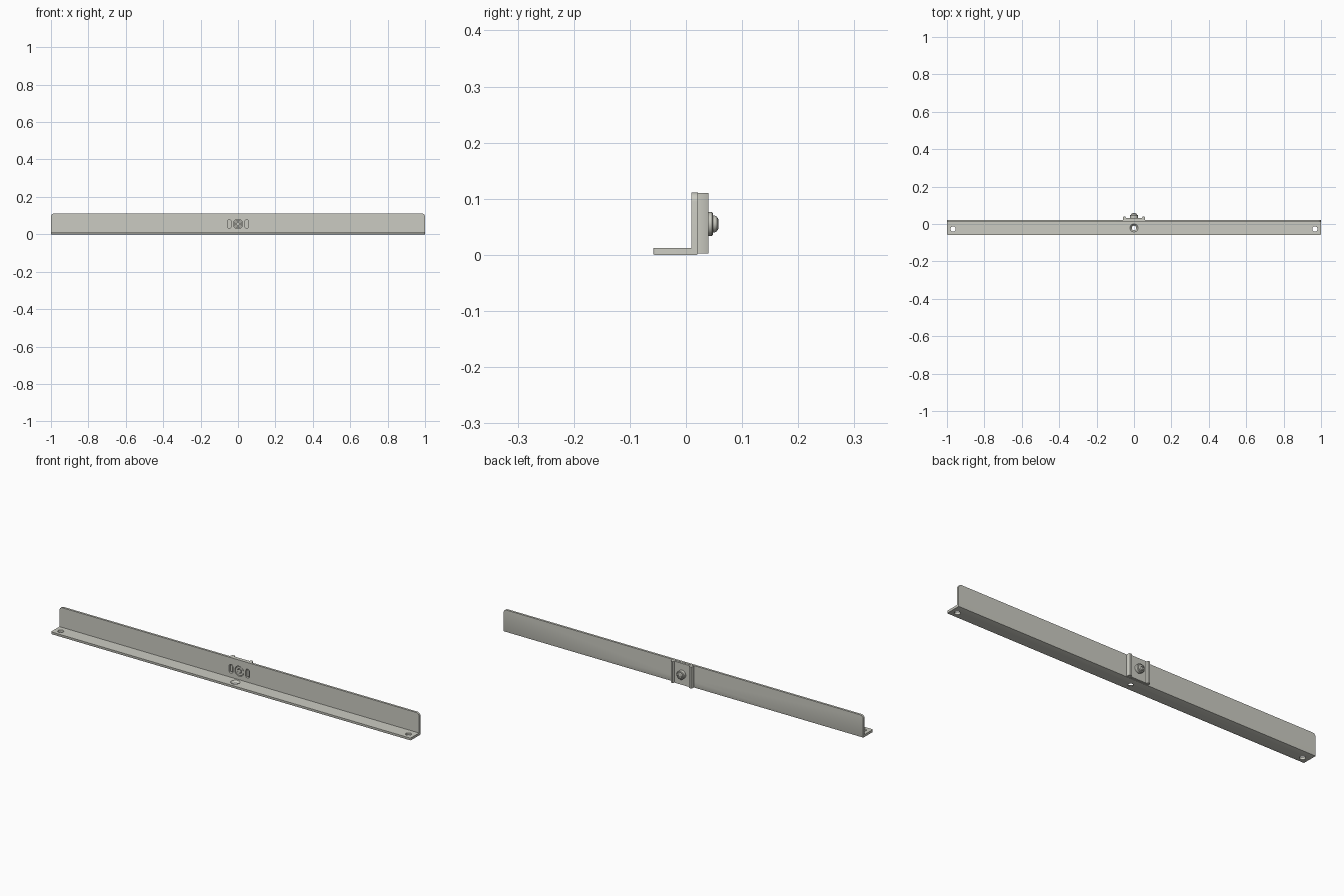
import bpy, bmesh, math
from mathutils import Matrix, Vector

cube = bpy.data.objects.get("Cube")
if cube:
    bpy.data.objects.remove(cube, do_unlink=True)

GREY = (0.6, 0.6, 0.54, 1)
metal = bpy.data.materials.new("pale_grey_metal")
metal.use_nodes = True
metal.diffuse_color = GREY
metal.node_tree.nodes["Principled BSDF"].inputs["Base Color"].default_value = GREY

BACK = 0.021      # rear face of the upright wall
TOP = 0.111
MID = 0.055       # height of the screw


def finish(name, bm, smooth=True):
    bmesh.ops.recalc_face_normals(bm, faces=bm.faces)
    mesh = bpy.data.meshes.new(name)
    bm.to_mesh(mesh)
    bm.free()
    mesh.materials.append(metal)
    ob = bpy.data.objects.new(name, mesh)
    bpy.context.collection.objects.link(ob)
    if smooth:
        bpy.ops.object.select_all(action="DESELECT")
        ob.select_set(True)
        bpy.context.view_layer.objects.active = ob
        bpy.ops.object.shade_smooth_by_angle(angle=math.radians(30))
    return ob


def prism(points, offset):
    """Extrude a closed outline along an offset vector."""
    bm = bmesh.new()
    face = bm.faces.new([bm.verts.new(p) for p in points])
    new = bmesh.ops.extrude_face_region(bm, geom=[face])["geom"]
    verts = [g for g in new if isinstance(g, bmesh.types.BMVert)]
    bmesh.ops.translate(bm, vec=offset, verts=verts)
    return bm


def cone(r1, r2, depth, center, along_y=False, sides=32):
    bm = bmesh.new()
    turn = Matrix.Rotation(math.radians(-90), 4, "X") if along_y else Matrix()
    bmesh.ops.create_cone(bm, cap_ends=True, segments=sides, radius1=r1, radius2=r2,
                          depth=depth, matrix=Matrix.Translation(center) @ turn)
    return bm


def lathe(profile, steps=32):
    """Spin a (radius, y) profile around the screw axis."""
    bm = bmesh.new()
    verts = [bm.verts.new((r, y, MID)) for r, y in profile]
    edges = [bm.edges.new(pair) for pair in zip(verts, verts[1:])]
    bmesh.ops.spin(bm, geom=verts + edges, cent=(0, 0, MID), axis=(0, 1, 0),
                   angle=math.tau, steps=steps)
    bmesh.ops.remove_doubles(bm, verts=bm.verts, dist=0.00001)
    return bm


def cut(target, bm):
    cutter = finish("cutter", bm, smooth=False)
    cutter.hide_render = True
    mod = target.modifiers.new("cut", "BOOLEAN")
    mod.operation, mod.solver, mod.object = "DIFFERENCE", "EXACT", cutter
    bpy.context.view_layer.objects.active = target
    bpy.ops.object.modifier_apply(modifier=mod.name)
    bpy.data.objects.remove(cutter, do_unlink=True)


# Long angle bar with rounded top and flange corners
outline = [(-0.058, 0), (BACK, 0), (BACK, TOP), (0.01, TOP), (0.01, 0.012), (-0.058, 0.012)]
bm = prism([(-1, y, z) for y, z in outline], (2, 0, 0))


def edges_where(axis, test):
    return [e for e in bm.edges
            if abs((e.verts[0].co - e.verts[1].co).normalized()[axis]) > 0.9
            and all(test(v.co) for v in e.verts)]


bmesh.ops.bevel(bm, geom=edges_where(1, lambda c: c.z > 0.1), offset=0.016,
                segments=6, profile=0.5, affect="EDGES")
bmesh.ops.bevel(bm, geom=edges_where(2, lambda c: c.y < -0.05), offset=0.005,
                segments=3, profile=0.5, affect="EDGES")
bmesh.ops.bevel(bm, geom=edges_where(0, lambda c: c.z < 0.001), offset=0.002,
                segments=2, profile=0.5, affect="EDGES")
bar = finish("angle_bar", bm)

# Flange holes: one at each end and a countersunk one in the middle
for side in (-1, 1):
    cut(bar, cone(0.014, 0.014, 0.05, (side * 0.967, -0.027, 0.006)))
cut(bar, cone(0.012, 0.012, 0.05, (0, -0.021, 0.004)))
cut(bar, cone(0.012, 0.0225, 0.011, (0, -0.021, 0.0075)))

# Round wall opening and the two rounded slots beside it
cut(bar, cone(0.025, 0.025, 0.04, (0, 0.015, MID), True))
for side in (-1, 1):
    bm = prism([(side * x, -0.005, MID + z) for x, z in
                ((0.036, -0.022), (0.056, -0.022), (0.056, 0.022), (0.036, 0.022))],
               (0, 0.04, 0))
    bm.normal_update()
    bmesh.ops.bevel(bm, geom=edges_where(1, lambda c: True), offset=0.008,
                    segments=4, profile=0.5, affect="EDGES")
    cut(bar, bm)

# Rear clip: thin plate with a raised, sloped rib at each side
half = [(0.06, 0.0215), (0.06, 0.031), (0.056, 0.04), (0.046, 0.04), (0.042, 0.031)]
section = half + [(-x, y) for x, y in reversed(half)]
clip = finish("rear_clip", prism([(x, y, 0.002) for x, y in section], (0, 0, 0.108)))

# Tabs of the clip that reach into the wall slots
for side, word in ((-1, "right"), (1, "left")):
    bm = prism([(side * x, 0.014, MID + z) for x, z in
                ((0.041, -0.016), (0.051, -0.016), (0.051, 0.016), (0.041, 0.016))],
               (0, 0.01, 0))
    finish(word + "_clip_tab", bm)

# Ring seated in the wall opening, and the screw end inside it
finish("wall_ring", lathe([(0.012, 0.024), (0.012, 0.012), (0.022, 0.012), (0.022, 0.024)]))
finish("screw_end", cone(0.009, 0.009, 0.014, (0, 0.017, MID), True))

# Washer and domed screw head with a cross recess
finish("washer", lathe([(0, 0.03), (0.021, 0.03), (0.021, 0.046), (0.019, 0.048), (0, 0.048)]))
head = finish("screw_head", lathe([(0, 0.047), (0.015, 0.047), (0.015, 0.051), (0.013, 0.055),
                                   (0.009, 0.0575), (0, 0.058)]))
for size in ((0.017, 0.01, 0.004), (0.004, 0.01, 0.017)):
    bm = bmesh.new()
    bmesh.ops.create_cube(bm, size=1, matrix=Matrix.Translation((0, 0.058, MID))
                          @ Matrix.Diagonal(Vector(size)).to_4x4())
    cut(head, bm)
